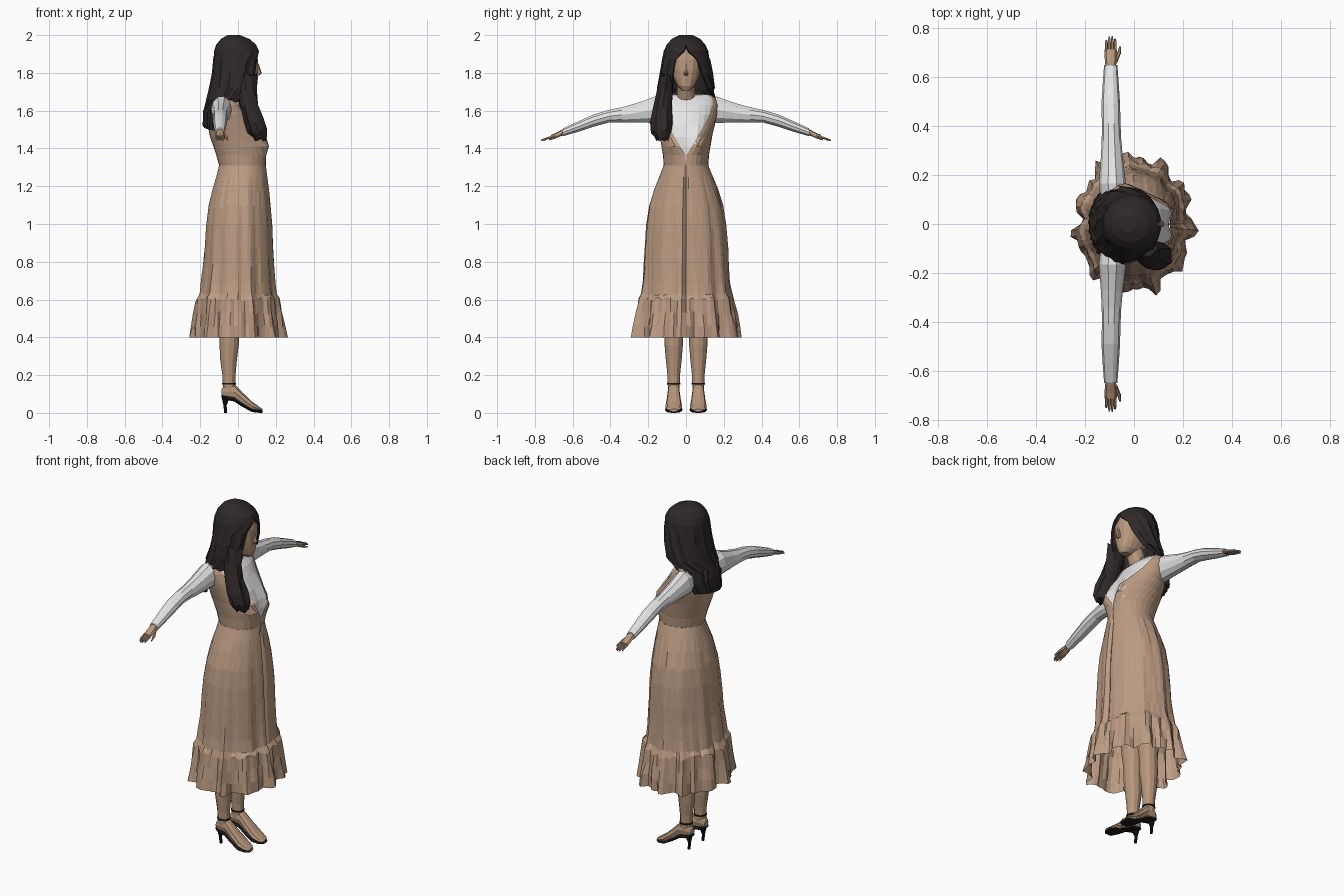
import bpy, bmesh, math, random
from math import sin, cos, pi, asin, exp
from mathutils import Vector

random.seed(4)


def material(name, rgb):
    m = bpy.data.materials.new(name)
    m.diffuse_color = (*rgb, 1)
    return m


SKIN = material("skin", (0.47, 0.31, 0.20))
DRESS = material("tan dress", (0.50, 0.33, 0.225))
SHIRT = material("white shirt", (0.78, 0.78, 0.79))
HAIR = material("dark hair", (0.028, 0.021, 0.021))
BLACK = material("black shoe", (0.010, 0.009, 0.009))


def loft(name, rings, mat, closed=True, caps=(True, True), thick=0):
    """Skin a list of equal-length point rings."""
    bm = bmesh.new()
    vs = [[bm.verts.new(p) for p in r] for r in rings]
    n = len(vs[0])
    for a, b in zip(vs, vs[1:]):
        for i in range(n if closed else n - 1):
            j = (i + 1) % n
            bm.faces.new((a[i], a[j], b[j], b[i]))
    if caps[0]:
        bm.faces.new(vs[0][::-1])
    if caps[1]:
        bm.faces.new(vs[-1])
    bmesh.ops.recalc_face_normals(bm, faces=bm.faces)
    me = bpy.data.meshes.new(name)
    bm.to_mesh(me)
    bm.free()
    me.materials.append(mat)
    ob = bpy.data.objects.new(name, me)
    bpy.context.collection.objects.link(ob)
    if thick:
        mod = ob.modifiers.new("thickness", "SOLIDIFY")
        mod.thickness = thick
        mod.offset = -1
    return ob


def power(v, p):
    return math.copysign(abs(v) ** p, v)


def flat_ring(z, x0, x1, b, n=16, cy=0, p=1.0):
    """Horizontal oval from x0 to x1, half width b in y."""
    return [Vector(((x0 + x1) / 2 + (x1 - x0) / 2 * power(cos(t), p), cy + b * power(sin(t), p), z))
            for t in (2 * pi * i / n for i in range(n))]


def side_ring(x, y, z, rx, rz, n=10):
    """Upright oval facing along y."""
    return [Vector((x + rx * cos(2 * pi * i / n), y, z + rz * sin(2 * pi * i / n))) for i in range(n)]


# ---- Skirt with folds and a ruffled hem
SKIRT = [(1.31, -.10, .148, .118, 0), (1.25, -.115, .155, .142, .006), (1.18, -.135, .163, .168, .012),
         (1.09, -.155, .172, .195, .016), (0.99, -.168, .18, .21, .02), (0.88, -.175, .183, .218, .028),
         (0.78, -.182, .187, .222, .034), (0.69, -.192, .192, .228, .04), (0.63, -.20, .198, .236, .045),
         (0.60, -.218, .215, .25, .05), (0.53, -.224, .222, .258, .07), (0.46, -.232, .23, .268, .09),
         (0.40, -.238, .236, .276, .105)]
N = 72
rings = []
for z, x0, x1, b, amp in SKIRT:
    ring = []
    for i in range(N):
        t = 2 * pi * i / N
        f = .65 * cos(11 * t + .6 + .5 * z) + .35 * cos(17 * t + 3 * z)
        if z < .62:
            f += .3 * cos(24 * t + 9 * z)
        k = 1 + amp * (f + random.uniform(-.25, .25))
        if .5 < z < 1.3:
            k -= .09 * exp(-(t / .06) ** 2)       # centre front pleat
        ring.append(Vector(((x0 + x1) / 2 + (x1 - x0) / 2 * cos(t) * k, b * sin(t) * k,
                            z + (random.uniform(-.012, .012) if .45 < z < 1.2 else 0))))
    rings.append(ring)
loft("skirt", rings, DRESS, caps=(False, False))

# ---- Torso: shirt underneath, bodice with a V opening over it
# z, back x, front x, half width, bust bulge, half opening of the V
TORSO = [(1.31, -.10, .148, .118, 0, 0), (1.365, -.115, .148, .122, .015, .003),
         (1.41, -.13, .145, .13, .036, .03), (1.46, -.148, .138, .138, .028, .06),
         (1.52, -.16, .112, .152, .015, .095), (1.58, -.165, .08, .165, 0, .125),
         (1.63, -.155, .05, .168, 0, .142), (1.665, -.14, .015, .158, 0, .138),
         (1.683, -.12, -.01, .14, 0, .118)]


def torso_ring(row, start, n, inset):
    z, x0, x1, b, bust, _ = row
    pts = []
    for i in range(n + 1):
        t = start + (2 * pi - 2 * start) * i / n
        y = (b - inset) * sin(t)
        x = (x0 + x1) / 2 + ((x1 - x0) / 2 - inset) * cos(t)
        if cos(t) > 0:
            x += bust * exp(-((abs(y) - .07) / .04) ** 2)
        pts.append(Vector((x, y, z)))
    return pts


loft("shirt_body", [torso_ring(r, 0, 28, .006)[:-1] for r in TORSO]
     + [flat_ring(1.69, -.10, .005, .07, 28)], SHIRT)
loft("bodice", [torso_ring(r, asin(r[5] / r[3]), 28, 0) for r in TORSO], DRESS,
     closed=False, caps=(False, False))

# ---- Arms and hands, one per side
SLEEVE = [(.11, 1.60, .050, .07), (.165, 1.605, .055, .073), (.21, 1.597, .051, .064),
          (.27, 1.587, .045, .053), (.34, 1.578, .040, .042), (.41, 1.57, .038, .035),
          (.49, 1.547, .038, .034), (.57, 1.516, .033, .029), (.65, 1.486, .027, .022)]
PALM = [(.63, 1.493, .021, .017), (.66, 1.482, .023, .016), (.69, 1.468, .026, .014), (.715, 1.46, .024, .011)]
for s, side in ((-1, "right"), (1, "left")):
    loft(side + "_sleeve", [side_ring(-.085 - .01 * min(1, y * 2), s * y, z, rx, rz) for y, z, rx, rz in SLEEVE], SHIRT)
    loft(side + "_palm", [side_ring(-.095, s * y, z, rx, rz, 8) for y, z, rx, rz in PALM], SKIN)
    for k, tip in enumerate((.752, .765, .768, .758)):
        x = -.113 + .012 * k
        loft(f"{side}_finger_{k + 1}", [side_ring(x, s * .705, 1.462, .0065, .008, 6),
                                        side_ring(x, s * .74, 1.452, .006, .007, 6),
                                        side_ring(x, s * tip, 1.443, .003, .004, 6)], SKIN)
    loft(side + "_thumb", [side_ring(-.078, s * .66, 1.475, .010, .010, 6),
                           side_ring(-.062, s * .695, 1.458, .008, .008, 6),
                           side_ring(-.056, s * .725, 1.446, .004, .004, 6)], SKIN)

# ---- Neck, head and nose
loft("neck", [flat_ring(1.64, -.10, .012, .056, 12), flat_ring(1.69, -.07, .03, .047, 12),
              flat_ring(1.76, -.05, .055, .047, 12)], SKIN)
HEAD = [(1.705, .03, .088, .02), (1.73, -.03, .101, .046), (1.77, -.06, .105, .066), (1.82, -.08, .108, .08),
        (1.87, -.09, .106, .09), (1.92, -.09, .095, .085), (1.96, -.06, .05, .05)]
loft("head", [flat_ring(z, a, b, w, 16, 0, .85) for z, a, b, w in HEAD], SKIN)
loft("nose", [flat_ring(1.85, .095, .109, .006, 6), flat_ring(1.80, .095, .126, .014, 6),
              flat_ring(1.787, .095, .112, .012, 6)], SKIN)

# ---- Hair: shell open at the face, falling behind the shoulders
# z, back x, front x, half width, opening angle on each side
SHELL = [(2.0, -.055, .01, .035, 0, 0), (1.98, -.09, .06, .075, 0, 0), (1.95, -.115, .095, .102, 0, 0),
         (1.915, -.127, .112, .118, .12, .12), (1.87, -.131, .115, .127, .5, .45),
         (1.80, -.135, .112, .139, .68, .55), (1.72, -.15, .10, .152, .95, .6),
         (1.66, -.168, .08, .16, 1.7, 1.0), (1.60, -.182, .06, .16, 2.0, 1.9), (1.52, -.185, .05, .16, 2.25, 2.0)]
rings = []
for k, (z, x0, x1, b, t1, t2) in enumerate(SHELL):
    ring = []
    for i in range(25):
        t = t1 + (2 * pi - t1 - t2) * i / 24
        r = 1 + (.035 * cos(5 * pi * i / 6 + k * .5) if z < 1.9 else 0)
        drop = .03 * sin(t) if z < 1.55 else 0
        ring.append(Vector(((x0 + x1) / 2 + (x1 - x0) / 2 * cos(t) * r, b * sin(t) * r, z + drop)))
    rings.append(ring)
loft("hair", rings, HAIR, closed=False, caps=(True, False), thick=.018)

# Long lock lying over the right front
LOCK = [(.04, -.098, 1.79, .055, .036), (.045, -.112, 1.70, .052, .042), (.06, -.125, 1.62, .05, .05),
        (.085, -.13, 1.55, .053, .06), (.105, -.13, 1.49, .052, .056), (.118, -.125, 1.45, .032, .035)]
lock_rings = []
for k, (x, y, z, rx, ry) in enumerate(LOCK):
    ring = flat_ring(z, x - rx, x + rx, ry, 12, y)
    for i, p in enumerate(ring):
        p.z += .012 * cos(i * 2.1 + k)
        p.x += .006 * cos(i * pi + k)
    lock_rings.append(ring)
loft("front_hair_lock", lock_rings, HAIR)

# ---- Legs, feet and heeled sandals
LEG = [(.95, -.03, .085), (.60, -.04, .065), (.45, -.045, .052), (.36, -.047, .051), (.28, -.05, .044),
       (.20, -.048, .035), (.14, -.047, .033), (.11, -.045, .032)]
# x, sole z, top z, half width
FOOT = [(-.088, .088, .125, .018), (-.07, .078, .15, .029), (-.02, .068, .155, .032), (.025, .038, .108, .037),
        (.075, .012, .06, .044), (.112, .008, .033, .038), (.13, .008, .02, .02)]


def foot_ring(x, y, lo, hi, w, n=10):
    return [Vector((x, y + w * cos(2 * pi * i / n), (lo + hi) / 2 + (hi - lo) / 2 * power(sin(2 * pi * i / n), .8)))
            for i in range(n)]


for s, side in ((-1, "right"), (1, "left")):
    y = s * .065
    loft(side + "_leg", [flat_ring(z, x - r, x + r, r * .95, 12, y) for z, x, r in LEG], SKIN)
    loft(side + "_foot", [foot_ring(x, y, lo, hi, w) for x, lo, hi, w in FOOT], SKIN)
    loft(side + "_sole", [foot_ring(x, y, lo - .008, lo + .01, w + .003) for x, lo, hi, w in FOOT], BLACK)
    loft(side + "_heel", [flat_ring(0, -.073, -.058, .008, 8, y), flat_ring(.04, -.077, -.06, .009, 8, y),
                          flat_ring(.088, -.088, -.042, .024, 8, y)], BLACK)
    loft(side + "_ankle_strap", [flat_ring(z, -.084, -.010, .036, 12, y) for z in (.15, .158)], BLACK)
